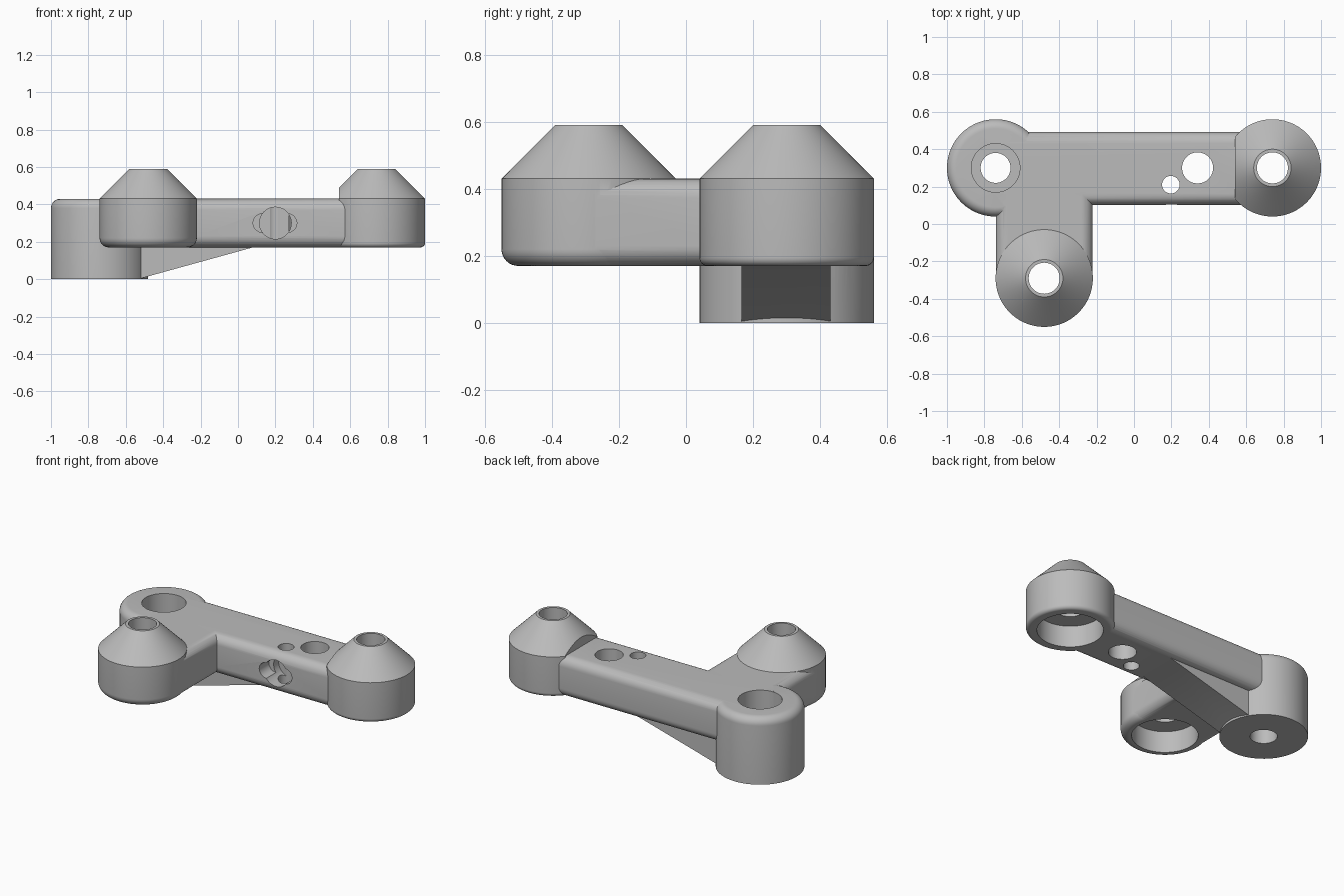
import bpy, bmesh, math
from mathutils import Vector

old = bpy.data.objects.get("Cube")
if old:
    bpy.data.objects.remove(old)

grey = bpy.data.materials.new("plain grey")
grey.use_nodes = True
GREY = (0.5, 0.5, 0.5, 1)
grey.diffuse_color = GREY
grey.node_tree.nodes["Principled BSDF"].inputs["Base Color"].default_value = GREY

LOW, TOP, PEAK, R = 0.17, 0.43, 0.59, 0.26
A, B, C = (-0.74, 0.30), (0.74, 0.30), (-0.48, -0.29)   # boss centres


def finish(bm, name):
    bmesh.ops.recalc_face_normals(bm, faces=bm.faces)
    mesh = bpy.data.meshes.new(name)
    bm.to_mesh(mesh)
    bm.free()
    mesh.materials.append(grey)
    ob = bpy.data.objects.new(name, mesh)
    bpy.context.collection.objects.link(ob)
    return ob


def arc(cx, cz, r, start, end, steps=8):
    angles = [math.radians(start + (end - start) * i / steps) for i in range(steps + 1)]
    return [(cx + r * math.cos(a), cz + r * math.sin(a)) for a in angles]


def lathe(name, centre, profile, sides=96):
    """Revolve (radius, height) points round a vertical axis, with flat caps."""
    bm = bmesh.new()
    rings = []
    for r, z in profile:
        rings.append([bm.verts.new((centre[0] + r * math.cos(t), centre[1] + r * math.sin(t), z))
                      for t in (math.tau * i / sides for i in range(sides))])
    for lo, hi in zip(rings, rings[1:]):
        for i in range(sides):
            j = (i + 1) % sides
            bm.faces.new((lo[i], lo[j], hi[j], hi[i]))
    bm.faces.new(rings[0])
    bm.faces.new(rings[-1])
    return finish(bm, name)


def prism(name, points, along):
    """Extrude a closed loop of 3D points along a vector."""
    bm = bmesh.new()
    face = bm.faces.new([bm.verts.new(p) for p in points])
    new = bmesh.ops.extrude_face_region(bm, geom=[face])["geom"]
    bmesh.ops.translate(bm, vec=Vector(along),
                        verts=[v for v in new if isinstance(v, bmesh.types.BMVert)])
    return finish(bm, name)


def combine(target, tool, operation):
    mod = target.modifiers.new(operation.lower(), "BOOLEAN")
    mod.object, mod.operation, mod.solver = tool, operation, "EXACT"
    bpy.context.view_layer.objects.active = target
    bpy.ops.object.modifier_apply(modifier=mod.name)
    bpy.data.objects.remove(tool)


def rounded_section(half, mid, r):
    """Rounded rectangle outline of an arm, as (across, height) pairs."""
    pts = []
    for sx, z, start in ((1, TOP - r, 0), (-1, TOP - r, 90), (-1, LOW + r, 180), (1, LOW + r, 270)):
        pts += arc(mid + sx * (half - r), z, r, start, start + 90)
    return pts


def cone_boss(name, centre, r):
    rim = arc(R - r, LOW + r, r, 270, 360)
    return lathe(name, centre, rim + [(R, TOP), (0.1, PEAK)])


# long arm, front arm and the three bosses
bracket = prism("bracket", [(A[0], y, z) for y, z in rounded_section(0.195, 0.297, 0.06)],
                (B[0] - A[0], 0, 0))
front_arm = prism("front_arm", [(x, C[1], z) for x, z in rounded_section(0.259, C[0], 0.06)],
                  (0, 0.3 - C[1], 0))
combine(bracket, front_arm, "UNION")
tall_boss = lathe("tall_boss", A, [(R, 0)] + arc(R - 0.05, TOP - 0.0005 - 0.05, 0.05, 0, 90))
combine(bracket, tall_boss, "UNION")
front_boss = cone_boss("front_boss", C, 0.05)
combine(bracket, front_boss, "UNION")

# end boss, cut flat where it meets the long arm
end_boss = cone_boss("end_boss", B, 0.025)
trim = prism("trim", [(0.3, -0.1, 0), (0.54, -0.1, 0), (0.54, 0.7, 0), (0.3, 0.7, 0)], (0, 0, 1))
combine(end_boss, trim, "DIFFERENCE")
combine(bracket, end_boss, "UNION")

# sloping rib under the long arm
rib = prism("rib", [(x, 0.165, z) for x, z in
                    ((-0.53, 0.0015), (0.37, 0.25), (-0.7, 0.25), (-0.7, 0.0015))], (0, 0.265, 0))
combine(bracket, rib, "UNION")

# vertical holes
for centre, r in ((A, 0.08), (B, 0.083), (C, 0.083), ((0.34, 0.3), 0.083), ((0.197, 0.21), 0.047)):
    combine(bracket, lathe("hole", centre, [(r, -0.1), (r, 0.8)], 64), "DIFFERENCE")
# counterbores
combine(bracket, lathe("counterbore", A, [(0.13, 0.27), (0.13, 0.8)], 64), "DIFFERENCE")
for centre in (B, C):
    combine(bracket, lathe("socket", centre, [(0.195, 0.05), (0.195, 0.31)], 96), "DIFFERENCE")

# blind pocket in the front: round bore with a narrower slot across it
slot = arc(0.265, 0.3, 0.05, -90, 90) + arc(0.13, 0.3, 0.05, 90, 270)
bore = arc(0.2, 0.3, 0.085, 0, 345, 46)
for outline, depth in ((slot, 0.2), (bore, 0.25)):
    combine(bracket, prism("pocket", [(x, 0.0, z) for x, z in outline], (0, depth, 0)), "DIFFERENCE")

# smooth shading with crisp edges
bpy.ops.object.select_all(action="DESELECT")
bracket.select_set(True)
bpy.context.view_layer.objects.active = bracket
bpy.ops.object.shade_smooth_by_angle(angle=math.radians(30))
